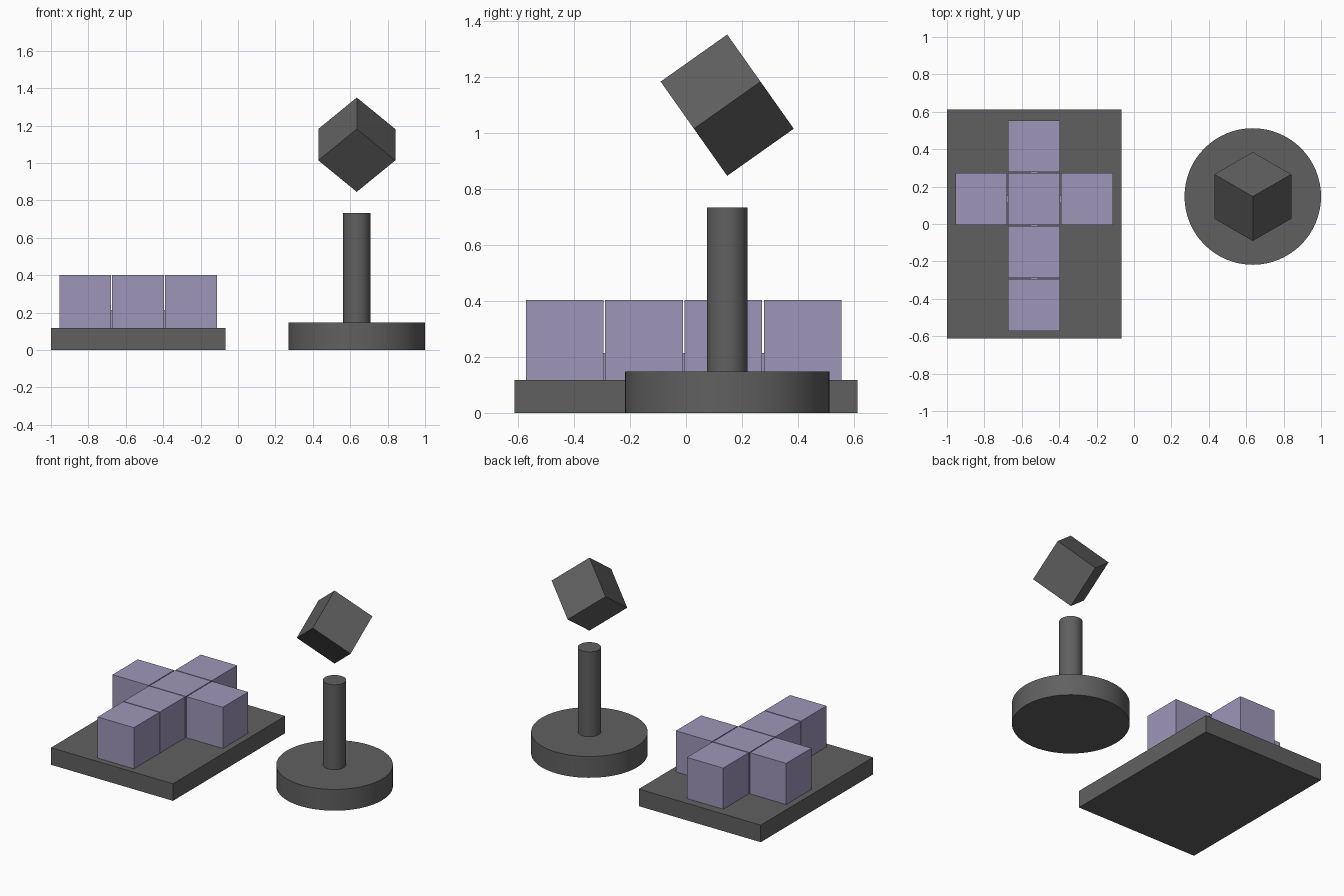
import bpy, math
from mathutils import Matrix, Vector

if "Cube" in bpy.data.objects:
    bpy.data.objects.remove(bpy.data.objects["Cube"])


def material(name, rgb):
    m = bpy.data.materials.new(name)
    m.diffuse_color = (*rgb, 1)
    m.use_nodes = True
    m.node_tree.nodes["Principled BSDF"].inputs["Base Color"].default_value = m.diffuse_color
    return m


GREY = material("dark_grey", (0.118, 0.118, 0.118))
LILAC = material("lilac", (0.345, 0.305, 0.49))


def box(name, center, size, mat):
    bpy.ops.mesh.primitive_cube_add(size=1)
    o = bpy.context.object
    o.name = name
    o.data.transform(Matrix.Translation(center) @ Matrix.Diagonal((*size, 1)))
    o.data.materials.append(mat)
    return o


def cylinder(name, x, y, z0, z1, r):
    bpy.ops.mesh.primitive_cylinder_add(vertices=64, radius=r, depth=z1 - z0,
                                        location=(x, y, (z0 + z1) / 2))
    o = bpy.context.object
    o.name = name
    o.data.materials.append(GREY)
    bpy.ops.object.shade_smooth_by_angle(angle=math.radians(30))
    return o


# flat tray
TRAY_H = 0.118
box("tray", (-0.534, 0, TRAY_H / 2), (0.932, 1.225, TRAY_H), GREY)

# cross of six separate blocks, laid out as an unfolded cube
SIDE, PITCH, HEIGHT = 0.277, 0.283, 0.284
CX, CY = -0.534, 0.133
cells = [(0, 0), (-1, 0), (1, 0), (0, 1), (0, -1), (0, -2)]
for i, j in cells:
    box("block", (CX + i * PITCH, CY + j * PITCH, TRAY_H + HEIGHT / 2),
        (SIDE, SIDE, HEIGHT), LILAC)

# small low tabs bridging the gaps between blocks
for i, j in [(-0.5, 0), (0.5, 0), (0, 0.5), (0, -0.5), (0, -1.5)]:
    size = (0.012, 0.04, 0.095) if i else (0.04, 0.012, 0.095)
    box("joining_tab", (CX + i * PITCH, CY + j * PITCH, TRAY_H + 0.0475), size, LILAC)

# round stand
SX, SY = 0.635, 0.147
cylinder("stand_base", SX, SY, 0, 0.147, 0.365)
cylinder("stand_post", SX, SY, 0.147, 0.733, 0.0725)

# floating cube balanced on its corner: three edges splayed around the vertical
axes = [Vector((math.sqrt(2 / 3) * math.cos(math.radians(a)),
                math.sqrt(2 / 3) * math.sin(math.radians(a)),
                math.sqrt(1 / 3))) for a in (270, 30, 150)]
# negative diagonal points up, so one upper edge runs towards +y
axes = [Vector((-v.x, -v.y, v.z)) for v in axes]
cube = box("floating_cube", (0, 0, 0), (0.291, 0.291, 0.291), GREY)
cube.data.transform(Matrix(axes).transposed().to_4x4())
cube.location = (SX, SY, 1.098)
